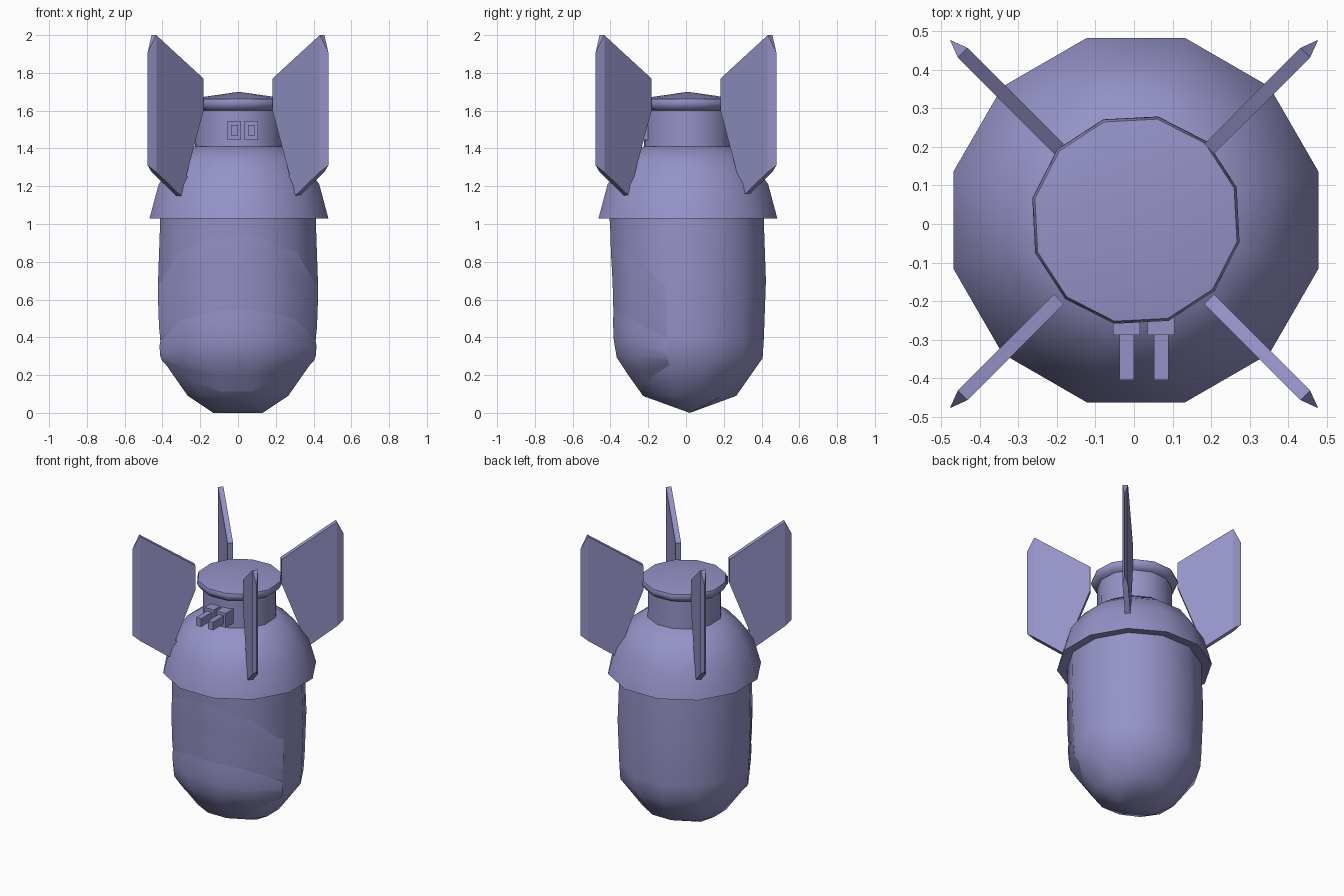
import bpy, bmesh, math

if "Cube" in bpy.data.objects:
    bpy.data.objects.remove(bpy.data.objects["Cube"])

mat = bpy.data.materials.new("periwinkle")
mat.diffuse_color = (0.30, 0.29, 0.57, 1)
mat.use_nodes = True
mat.node_tree.nodes["Principled BSDF"].inputs["Base Color"].default_value = mat.diffuse_color


def make(name, bm, smooth=None):
    """Turn a bmesh into a finished object."""
    bmesh.ops.remove_doubles(bm, verts=bm.verts, dist=0.0005)
    bmesh.ops.recalc_face_normals(bm, faces=bm.faces)
    me = bpy.data.meshes.new(name)
    bm.to_mesh(me)
    bm.free()
    me.materials.append(mat)
    ob = bpy.data.objects.new(name, me)
    bpy.context.collection.objects.link(ob)
    if smooth:
        bpy.ops.object.select_all(action='DESELECT')
        ob.select_set(True)
        bpy.context.view_layer.objects.active = ob
        bpy.ops.object.shade_smooth_by_angle(angle=math.radians(smooth))
    return ob


def loft(bm, rings, closed=True):
    """Bridge equal-length rows of points with quads."""
    rows = [[bm.verts.new(p) for p in r] for r in rings]
    n = len(rows[0])
    for a, b in zip(rows, rows[1:]):
        for i in range(n if closed else n - 1):
            j = (i + 1) % n
            bm.faces.new((a[i], a[j], b[j], b[i]))
    return rows


def turned(name, profile, start, cx=0.005, cy=0.01, smooth=40):
    """Twelve-sided turned part from (radius, z) pairs."""
    bm = bmesh.new()
    loft(bm, [[(cx + r * math.cos(math.radians(start + 30 * k)),
                cy + r * math.sin(math.radians(start + 30 * k)), z)
               for k in range(12)] for r, z in profile])
    return make(name, bm, smooth)


# Body: (z, radius, front flattening), ending in a short ridge underneath
BODY = [(1.06, 0.425, 0.99), (0.70, 0.438, 0.91), (0.40, 0.427, 0.92),
        (0.29, 0.42, 0.89), (0.09, 0.275, 0.86)]


def body_point(deg, z, out=0.0):
    for (z1, r1, f1), (z0, r0, f0) in zip(BODY, BODY[1:]):
        if z >= z0 - 1e-6:
            break
    t = (z - z0) / (z1 - z0)
    r, f = r0 + (r1 - r0) * t + out, f0 + (f1 - f0) * t
    x, y = r * math.cos(math.radians(deg)), r * math.sin(math.radians(deg))
    return (x, y * f if y < 0 else y, z)


bm = bmesh.new()
angles = [15 + 30 * k for k in range(12)]
rings = [[body_point(a, z) for a in angles] for z, _, _ in BODY]
rings.append([(max(-0.13, min(0.13, p[0])), 0.02, 0.0) for p in rings[-1]])
rows = loft(bm, rings)
bm.faces.new(rows[0])
make("body", bm, 55)


# Thin overlapping plates on the front of the body
def plate(name, top_mid, top_side, low_mid, low_side, out):
    bm = bmesh.new()
    degs = [195 + 30 * k for k in range(6)]
    rings = []
    for i in range(6):
        row = []
        for d in degs:
            s = (abs(d - 270) / 75) ** 2
            top = top_mid + (top_side - top_mid) * s
            low = low_mid + (low_side - low_mid) * s
            edge = 0 if i in (0, 5) else out
            row.append(body_point(d, top + (low - top) * i / 5, edge))
        rings.append(row)
    loft(bm, rings, closed=False)
    make(name, bm, 50)


plate("chest_plate", 0.95, 0.68, 0.50, 0.40, 0.004)
plate("jaw_plate", 0.58, 0.38, 0.10, 0.25, 0.006)

# Flared shoulder, neck and lid
turned("shoulder", [(0.40, 1.045), (0.49, 1.03), (0.44, 1.21), (0.35, 1.335),
                    (0.245, 1.41), (0.0, 1.41)], 15)
turned("neck", [(0.238, 1.40), (0.235, 1.63)], 18)
turned("lid", [(0.23, 1.60), (0.258, 1.61), (0.275, 1.64), (0.268, 1.662),
               (0.0, 1.70)], 18, smooth=50)

# Four diagonal fins, chisel-edged on the outside
FIN = [(0.445, 2.0), (0.195, 1.77), (0.195, 1.60), (0.285, 1.26), (0.272, 1.24),
       (0.272, 1.215), (0.305, 1.14), (0.445, 1.275)]
TIP = [(0.478, 1.31), (0.478, 1.91)]
for name, sx, sy in (("front_left_fin", -1, -1), ("front_right_fin", 1, -1),
                     ("back_left_fin", -1, 1), ("back_right_fin", 1, 1)):
    bm = bmesh.new()
    h = 0.0175 / math.sqrt(2)
    sides = []
    for s in (-h, h):
        sides.append([bm.verts.new((sx * (d + s), sy * (d - s), z)) for d, z in FIN])
    tip = [bm.verts.new((sx * d, sy * d, z)) for d, z in TIP]
    a, b = sides
    for side in sides:
        bm.faces.new(side)
        bm.faces.new((side[-1], tip[0], tip[1], side[0]))
    for i in range(len(FIN) - 1):
        bm.faces.new((a[i], a[i + 1], b[i + 1], b[i]))
    bm.faces.new((a[0], b[0], tip[1]))
    bm.faces.new((a[-1], b[-1], tip[0]))
    make(name, bm)


# Two small latches on the neck, each a block with a protruding bar
def box(name, x0, x1, y0, y1, z0, z1):
    bm = bmesh.new()
    bmesh.ops.create_cube(bm, size=1)
    for v in bm.verts:
        v.co = ((x0 + x1) / 2 + v.co.x * (x1 - x0),
                (y0 + y1) / 2 + v.co.y * (y1 - y0),
                (z0 + z1) / 2 + v.co.z * (z1 - z0))
    make(name, bm)


for side, x in (("left", -0.02), ("right", 0.07)):
    box(side + "_latch_block", x - 0.035, x + 0.035, -0.288, -0.20, 1.445, 1.545)
    box(side + "_latch_bar", x - 0.018, x + 0.02, -0.405, -0.28, 1.468, 1.525)
